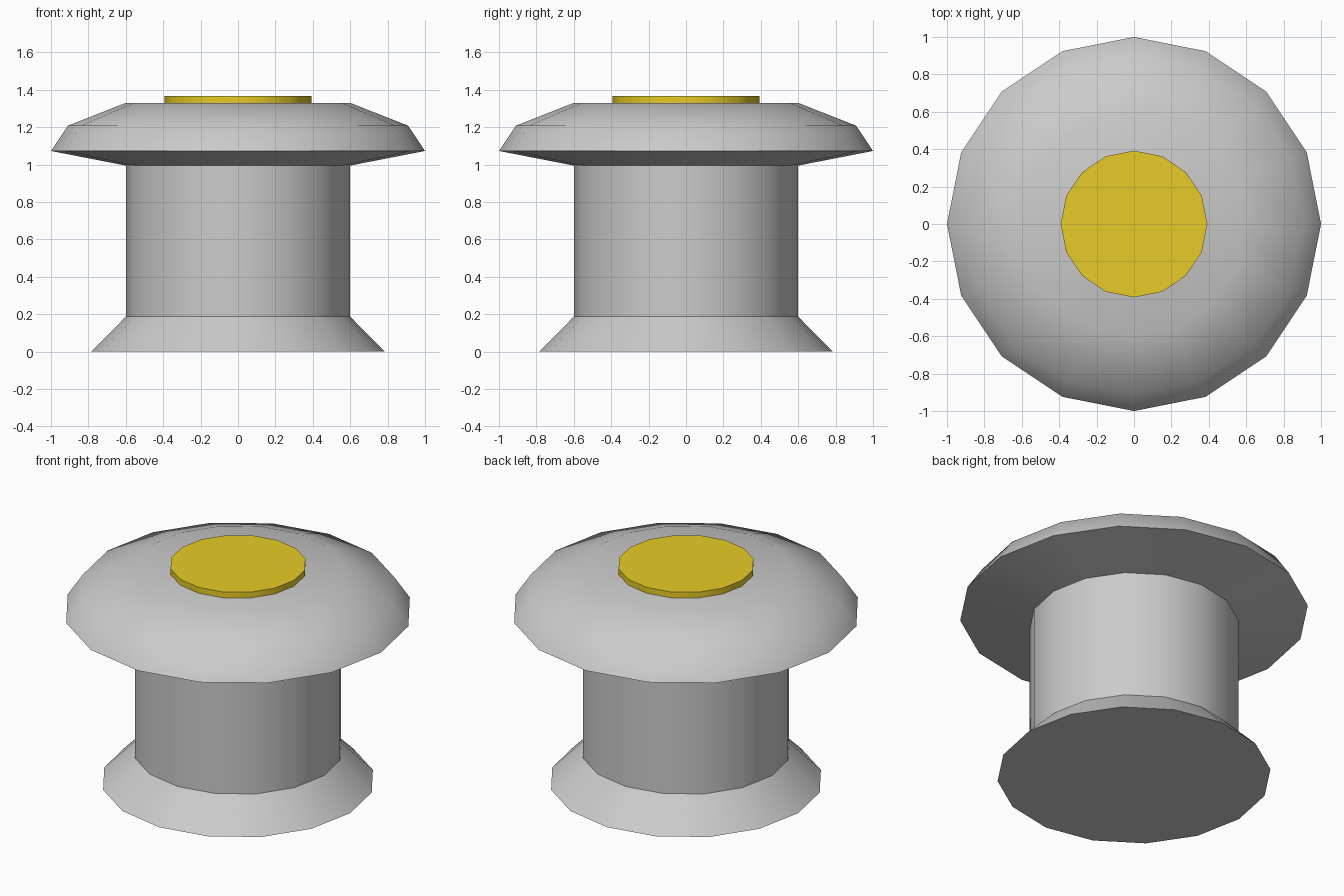
import bpy, bmesh
from math import cos, sin, pi, radians

if "Cube" in bpy.data.objects:
    bpy.data.objects.remove(bpy.data.objects["Cube"])

SIDES = 16


def lathe(name, profile, cap_bottom=True, color=None):
    """Revolve a bottom-to-top (radius, z) profile around z and close its ends."""
    bm = bmesh.new()
    rings = [[bm.verts.new((r * cos(2 * pi * i / SIDES), r * sin(2 * pi * i / SIDES), z))
              for i in range(SIDES)] for r, z in profile]
    for a, b in zip(rings, rings[1:]):
        for i in range(SIDES):
            j = (i + 1) % SIDES
            bm.faces.new((a[i], a[j], b[j], b[i]))
    bm.faces.new(rings[-1])
    if cap_bottom:
        bm.faces.new(rings[0][::-1])
    mesh = bpy.data.meshes.new(name)
    bm.to_mesh(mesh)
    bm.free()
    mesh.shade_smooth()
    mesh.set_sharp_from_angle(angle=radians(40))
    obj = bpy.data.objects.new(name, mesh)
    bpy.context.collection.objects.link(obj)
    if color:
        mat = bpy.data.materials.new(name + "_material")
        mat.diffuse_color = color
        mat.use_nodes = True
        mat.node_tree.nodes["Principled BSDF"].inputs["Base Color"].default_value = mat.diffuse_color
        mesh.materials.append(mat)
    return obj


# Flared foot, straight stem and overhanging domed cap in one profile
lathe("knob_body", [(0.785, 0), (0.6, 0.187), (0.6, 0.995),
                    (1.0, 1.073), (0.91, 1.208), (0.6, 1.33)])

# Raised gold disc resting on the cap
lathe("top_disc", [(0.392, 1.33), (0.392, 1.367)], cap_bottom=False,
      color=(0.8, 0.6, 0.02, 1))
